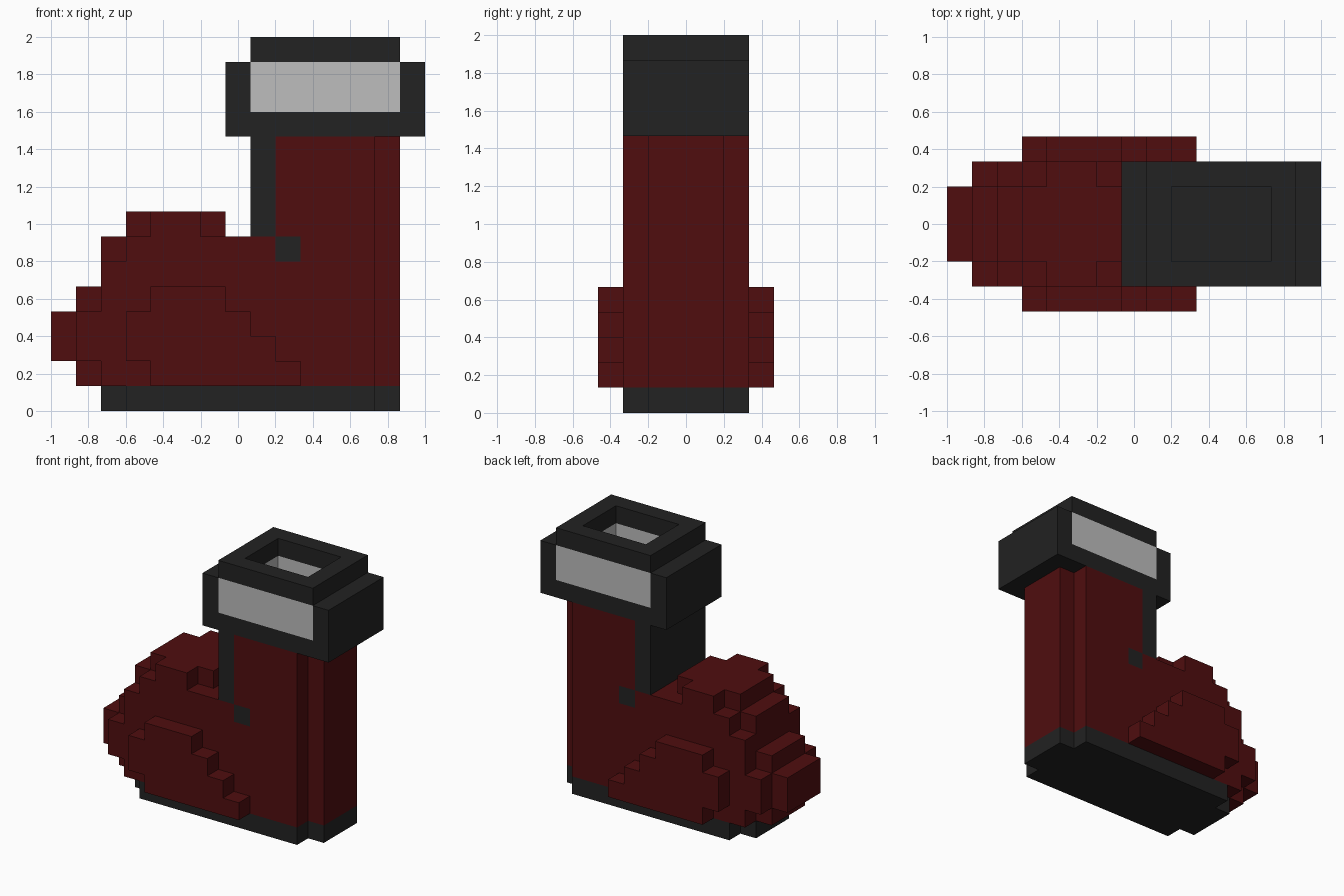
import bpy, bmesh
from mathutils import Vector

if "Cube" in bpy.data.objects:
    bpy.data.objects.remove(bpy.data.objects["Cube"], do_unlink=True)

U = 2 / 15                      # edge of one block
ORIGIN = Vector((-1, -3.5 * U, 0))


def material(name, rgb):
    m = bpy.data.materials.new(name)
    m.diffuse_color = (*rgb, 1)
    m.use_nodes = True
    bsdf = m.node_tree.nodes["Principled BSDF"]
    bsdf.inputs["Base Color"].default_value = (*rgb, 1)
    bsdf.inputs["Roughness"].default_value = 0.9
    return m


RED = material("dark red leather", (0.080, 0.0043, 0.0048))
BLACK = material("charcoal", (0.0160, 0.0160, 0.0160))
WHITE = material("light grey lining", (0.51, 0.51, 0.51))


def box(i, j, k):
    """Blocks in inclusive index ranges along x, y and z."""
    return {(a, b, c) for a in range(i[0], i[1] + 1)
            for b in range(j[0], j[1] + 1) for c in range(k[0], k[1] + 1)}


def build(name, cells, mat):
    """Outer skin of a set of blocks, with flat areas merged."""
    bm = bmesh.new()
    verts = {}

    def vert(p):
        if p not in verts:
            verts[p] = bm.verts.new(ORIGIN + Vector(p) * U)
        return verts[p]

    for cell in sorted(cells):
        for axis in range(3):
            u, v = (axis + 1) % 3, (axis + 2) % 3
            for side in (0, 1):
                near = list(cell)
                near[axis] += 2 * side - 1
                if tuple(near) in cells:
                    continue
                loop = []
                for du, dv in ((0, 0), (1, 0), (1, 1), (0, 1)):
                    p = list(cell)
                    p[axis] += side
                    p[u] += du
                    p[v] += dv
                    loop.append(vert(tuple(p)))
                bm.faces.new(loop if side else loop[::-1])
    bmesh.ops.dissolve_limit(bm, angle_limit=0.01, verts=bm.verts[:], edges=bm.edges[:])
    mesh = bpy.data.meshes.new(name)
    bm.to_mesh(mesh)
    bm.free()
    mesh.materials.append(mat)
    obj = bpy.data.objects.new(name, mesh)
    bpy.context.collection.objects.link(obj)
    return obj


WIDE, CORE = (1, 5), (2, 4)     # full width and width inside the cut corners

# Sole with clipped toe and heel corners
build("sole", box((3, 12), WIDE, (0, 0)) | box((2, 13), CORE, (0, 0)), BLACK)

# Foot: per layer, where the core and the full width begin at the toe
eyelets = {"eyelet_right": box((9, 9), (1, 1), (6, 6)),
           "eyelet_left": box((9, 9), (5, 5), (6, 6))}
foot = set()
for k, core, wide in ((1, 1, 2), (2, 0, 1), (3, 0, 1), (4, 1, 2), (5, 2, 2), (6, 2, 3)):
    foot |= box((core, 13), CORE, (k, k)) | box((wide, 12), WIDE, (k, k))

# Raised instep and shaft
foot |= box((3, 6), CORE, (7, 7)) | box((4, 5), WIDE, (7, 7))
foot |= box((9, 12), WIDE, (7, 10)) | box((13, 13), CORE, (7, 10))
for name, cells in eyelets.items():
    foot -= cells
    build(name, cells, BLACK)
build("boot_upper", foot, RED)

# Stepped bulges on both sides of the foot
for name, j in (("side_bulge_right", 0), ("side_bulge_left", 6)):
    bulge = set()
    for k, i in ((1, (4, 9)), (2, (3, 8)), (3, (3, 7)), (4, (4, 6))):
        bulge |= box(i, (j, j), (k, k))
    build(name, bulge, RED)

# Dark tongue down the front of the shaft
build("tongue", box((8, 8), WIDE, (7, 10)), BLACK)

# Cuff: dark base and end blocks, pale lining, dark rim, open in the middle
build("cuff_frame", box((7, 14), WIDE, (11, 11)) | box((7, 7), WIDE, (12, 13))
      | box((14, 14), WIDE, (12, 13)), BLACK)
build("cuff_lining", box((8, 13), WIDE, (12, 13)) - box((9, 12), CORE, (12, 13)), WHITE)
build("cuff_rim", box((8, 13), WIDE, (14, 14)) - box((9, 12), CORE, (14, 14)), BLACK)
